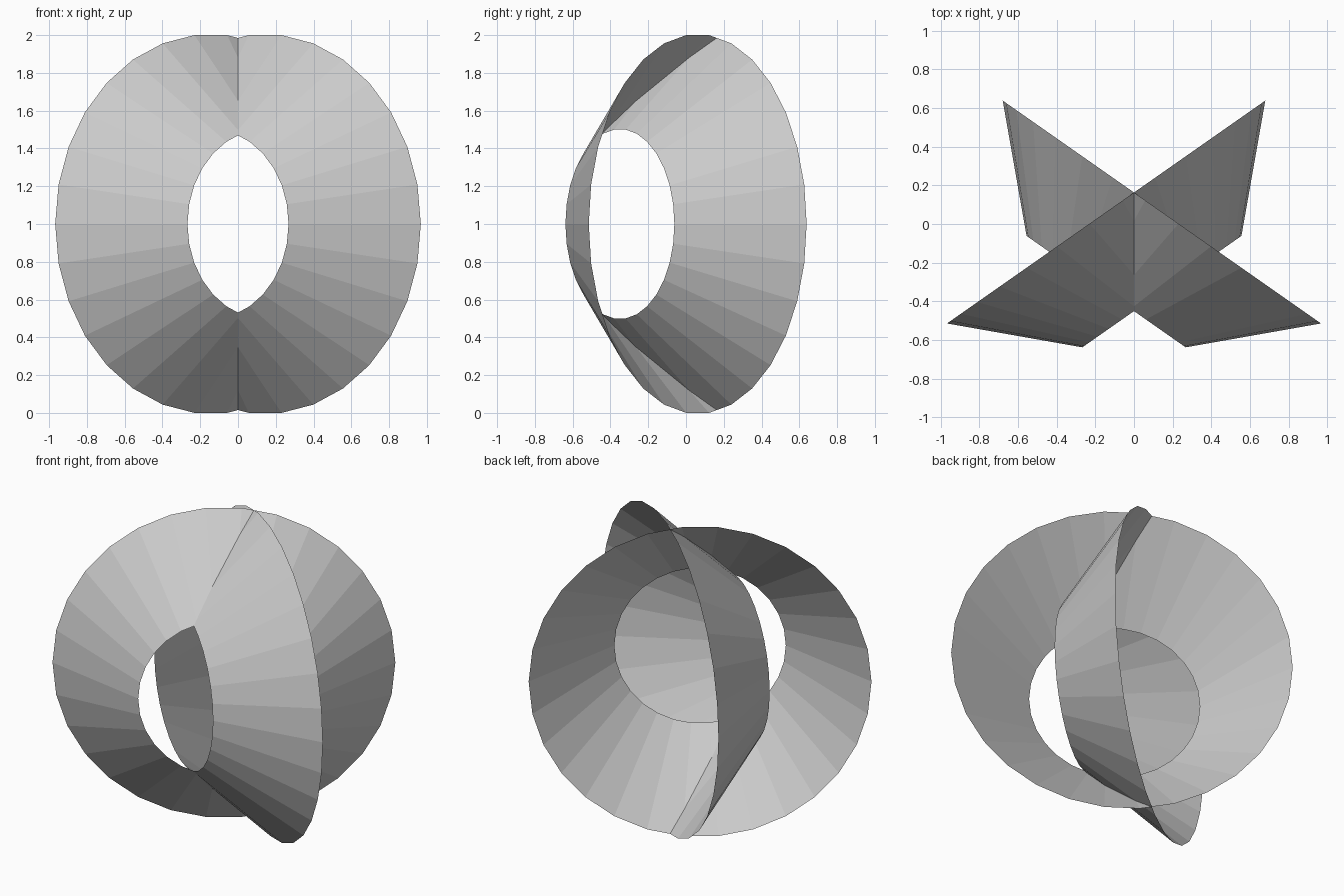
import bpy, bmesh
from math import sin, cos, pi, radians
from mathutils import Vector

if "Cube" in bpy.data.objects:
    bpy.data.objects.remove(bpy.data.objects["Cube"])

SEGMENTS = 30
OUTER_R, INNER_R, DEPTH = 1.0055, 0.5028, 0.5028
ANGLE = radians(35)
CENTRE_Y = -0.144


def flared_ring(name, side):
    """Open truncated cone with a horizontal axis, yawed to one side."""
    across = Vector((side * cos(ANGLE), sin(ANGLE), 0))
    axis = Vector((side * sin(ANGLE), -cos(ANGLE), 0))
    up = Vector((0, 0, 1))
    centre = Vector((0, CENTRE_Y, 1))

    bm = bmesh.new()
    rims = []
    for radius, offset in ((OUTER_R, -DEPTH / 2), (INNER_R, DEPTH / 2)):
        rim = []
        for i in range(SEGMENTS):
            a = 2 * pi * i / SEGMENTS
            rim.append(bm.verts.new(centre + axis * offset
                                    + radius * (across * cos(a) + up * sin(a))))
        rims.append(rim)
    outer, inner = rims
    for i in range(SEGMENTS):
        j = (i + 1) % SEGMENTS
        quad = [outer[i], outer[j], inner[j], inner[i]]
        bm.faces.new(quad if side > 0 else quad[::-1])

    # Make the normals face away from the cone axis
    bm.normal_update()
    for f in bm.faces:
        radial = f.calc_center_median() - centre
        radial -= axis * radial.dot(axis)
        if f.normal.dot(radial) < 0:
            f.normal_flip()

    mesh = bpy.data.meshes.new(name)
    bm.to_mesh(mesh)
    bm.free()
    obj = bpy.data.objects.new(name, mesh)
    bpy.context.collection.objects.link(obj)
    return obj


# Two crossing flared rings, mirrored about x = 0
flared_ring("flared_ring_right", 1)
flared_ring("flared_ring_left", -1)
